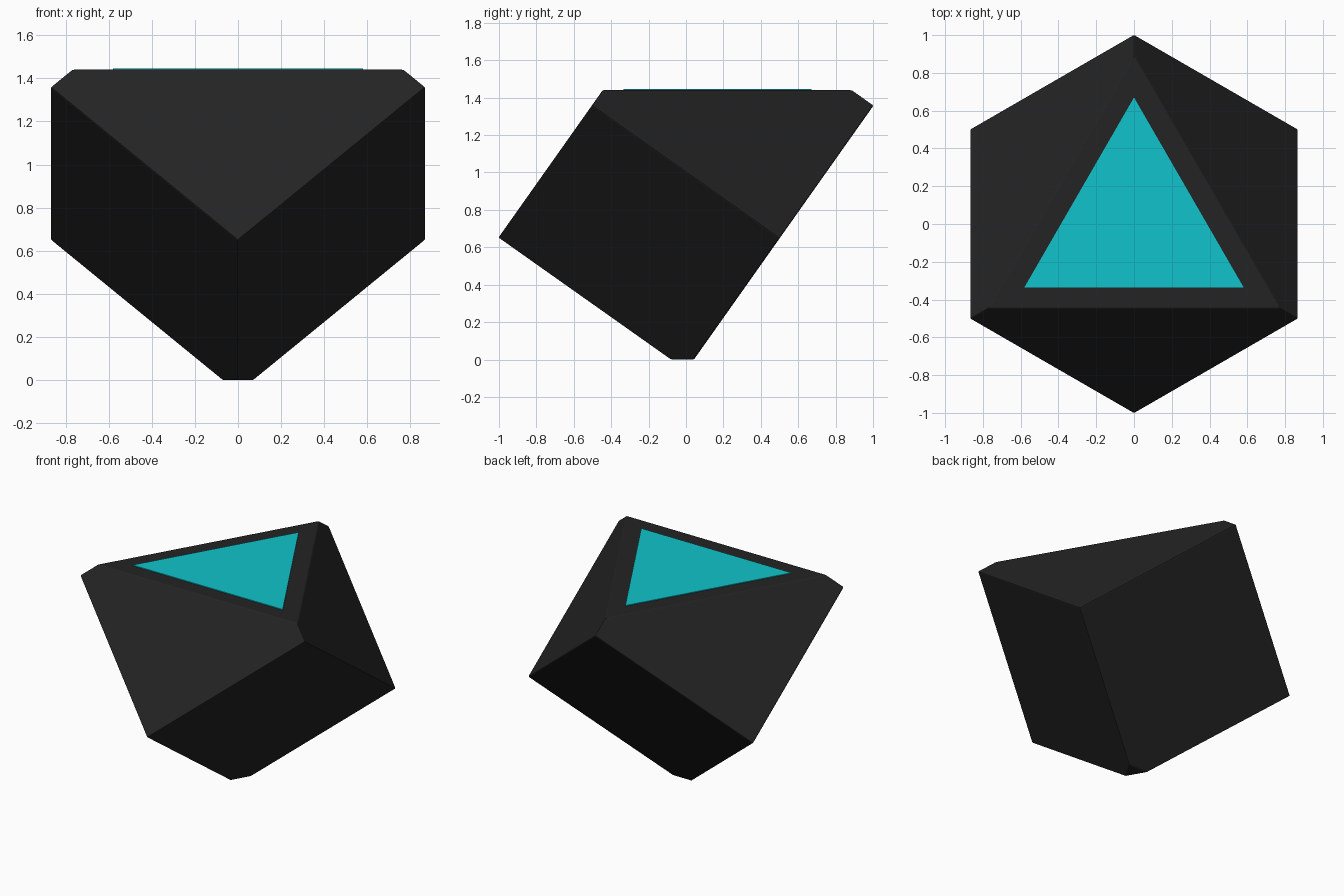
import bpy, bmesh, math

default = bpy.data.objects.get("Cube")
if default:
    bpy.data.objects.remove(default, do_unlink=True)


def material(name, color):
    mat = bpy.data.materials.new(name)
    mat.use_nodes = True
    mat.diffuse_color = color
    mat.node_tree.nodes["Principled BSDF"].inputs["Base Color"].default_value = color
    return mat


def ring(bm, radius, z, start):
    """Three corners evenly spaced around the vertical axis."""
    for k in range(3):
        a = math.radians(start + 120 * k)
        bm.verts.new((radius * math.cos(a), radius * math.sin(a), z))


def solid(name, rings, mat):
    """Convex solid wrapped around a stack of three-corner rings."""
    bm = bmesh.new()
    for r in rings:
        ring(bm, *r)
    bmesh.ops.convex_hull(bm, input=bm.verts)
    bmesh.ops.dissolve_limit(bm, angle_limit=math.radians(1),
                             verts=bm.verts, edges=bm.edges)
    bmesh.ops.recalc_face_normals(bm, faces=bm.faces)
    mesh = bpy.data.meshes.new(name)
    bm.to_mesh(mesh)
    bm.free()
    mesh.materials.append(mat)
    obj = bpy.data.objects.new(name, mesh)
    bpy.context.collection.objects.link(obj)
    return obj


black = material("matte black", (0.017, 0.017, 0.017, 1))
teal = material("bright teal", (0.005, 0.55, 0.6, 1))

# Cube balanced on one corner, with its top and bottom corners cut flat
R = 1.004                      # distance of the side corners from the axis
RISE = R / math.sqrt(2)        # height between successive corner levels
LOW, TOP = 0.65, 1.44
HIGH = LOW + RISE
top_radius = R * (1 - (TOP - HIGH) / RISE)
foot_radius = R * (1 - LOW / RISE)

body = solid("cube_body", [(foot_radius, 0, -90), (R, LOW, -90),
                           (R, HIGH, 90), (top_radius, TOP, 90)], black)
bevel = body.modifiers.new("soft_edges", "BEVEL")
bevel.width = 0.007
bevel.segments = 2
bevel.limit_method = "ANGLE"
bevel.angle_limit = math.radians(20)

# Thin triangular panel on the flat top
solid("top_panel", [(0.67, TOP - 0.002, 90), (0.67, TOP + 0.005, 90)], teal)
